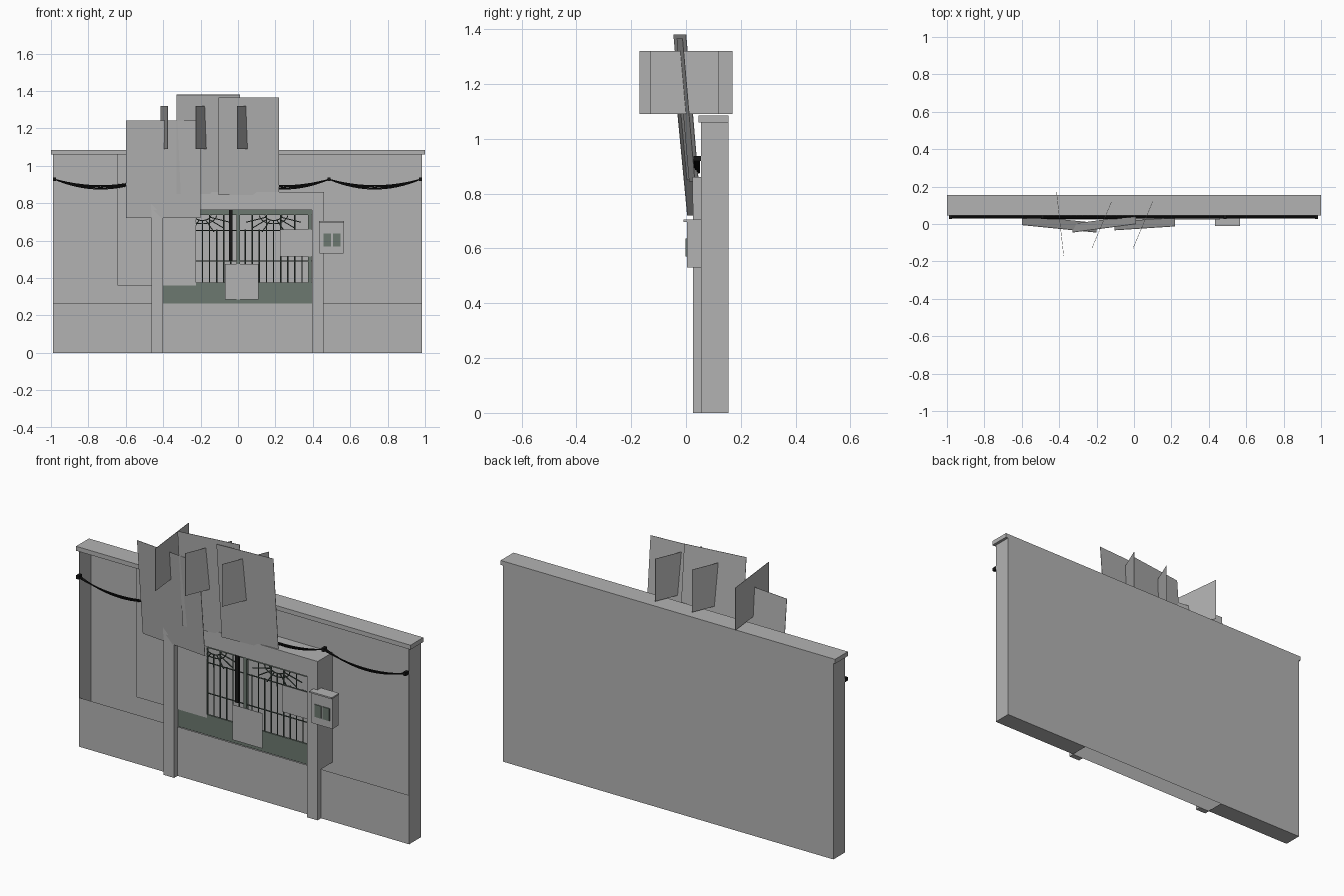
import bpy
import math
import random

random.seed(4)
if "Cube" in bpy.data.objects:
    bpy.data.objects.remove(bpy.data.objects["Cube"], do_unlink=True)


def material(name, rgb):
    m = bpy.data.materials.new(name)
    m.use_nodes = True
    m.diffuse_color = (*rgb, 1)
    m.node_tree.nodes["Principled BSDF"].inputs["Base Color"].default_value = (*rgb, 1)
    return m


GREY = material("plaster grey", (0.45, 0.45, 0.45))
GREEN = material("gate green", (0.15, 0.19, 0.16))
DARK = material("dark bar green", (0.06, 0.085, 0.07))
BLACK = material("cable black", (0.008, 0.008, 0.008))


def mesh(name, verts, faces, mat):
    me = bpy.data.meshes.new(name)
    me.from_pydata(verts, [], faces)
    me.materials.append(mat)
    ob = bpy.data.objects.new(name, me)
    bpy.context.collection.objects.link(ob)
    return ob


def box(name, x, y, z, mat=GREY):
    verts = [(a, b, c) for c in z for b in y for a in x]
    faces = [(0, 2, 3, 1), (4, 5, 7, 6), (0, 1, 5, 4),
             (2, 6, 7, 3), (0, 4, 6, 2), (1, 3, 7, 5)]
    return mesh(name, verts, faces, mat)


def panel(name, x, z, y, back=False):
    """Single upright face, turned to the front or the back."""
    verts = [(x[0], y, z[0]), (x[1], y, z[0]), (x[1], y, z[1]), (x[0], y, z[1])]
    return mesh(name, verts, [(3, 2, 1, 0) if back else (0, 1, 2, 3)], GREY)


def card(name, start, end, z, lean=0):
    """Thin board from start to end in plan; its top leans forward."""
    (xa, ya), (xb, yb) = start, end
    verts = [(xa, ya + lean, z[0]), (xb, yb + lean, z[0]), (xb, yb, z[1]), (xa, ya, z[1])]
    ob = mesh(name, verts, [(0, 1, 2, 3)], GREY)
    mod = ob.modifiers.new("thickness", "SOLIDIFY")
    mod.thickness = 0.002
    mod.offset = 0
    return ob


def wire(name, paths, radius, mat):
    cu = bpy.data.curves.new(name, "CURVE")
    cu.dimensions = "3D"
    cu.bevel_depth = radius
    cu.bevel_resolution = 1
    cu.use_fill_caps = True
    for pts in paths:
        sp = cu.splines.new("POLY")
        sp.points.add(len(pts) - 1)
        for p, co in zip(sp.points, pts):
            p.co = (*co, 1)
    cu.materials.append(mat)
    ob = bpy.data.objects.new(name, cu)
    bpy.context.collection.objects.link(ob)
    return ob


# Wall shell: closed back, recessed front bays, open behind the gate
L, R, FRONT, BACK = -0.99, 0.985, 0.055, 0.155
panel("wall_back", (L, R), (0, 1.06), BACK, back=True)
panel("wall_bay_right", (L, -0.46), (0, 1.06), 0.152)
panel("wall_bay_left", (0.46, R), (0, 1.06), 0.152)
panel("wall_above_gate", (-0.46, 0.46), (0.84, 1.06), 0.152)
panel("wall_base", (L, R), (0, 0.265), FRONT)
for side, x in (("right", (L, -0.46)), ("left", (0.46, R))):
    mesh("wall_underside_" + side,
         [(x[0], FRONT, 0), (x[0], BACK, 0), (x[1], BACK, 0), (x[1], FRONT, 0)],
         [(0, 1, 2, 3)], GREY)
box("wall_end_right", (L, L + 0.004), (FRONT, BACK), (0, 1.06))
box("wall_end_left", (R - 0.004, R), (FRONT, BACK), (0, 1.06))
box("wall_cap", (-1, 1), (0.045, BACK), (1.06, 1.084))

# Gate posts and lintel
for side, x in (("right", (-0.463, -0.4)), ("left", (0.395, 0.458))):
    box("gate_post_" + side, x, (0.025, FRONT), (0, 0.763))
    box("gate_jamb_" + side, x, (FRONT, 0.151), (0.265, 0.763))
box("gate_lintel", (-0.465, 0.46), (0.023, 0.151), (0.763, 0.86))

# Gate: solid foot, frame, rails and bars
box("gate_foot", (-0.4, 0.395), (0.06, 0.07), (0.265, 0.375), GREEN)
for i, x in enumerate((-0.4, -0.008, 0.375)):
    box("gate_stile_%d" % i, (x, x + 0.018), (0.058, 0.075), (0.265, 0.763), GREEN)
box("gate_top_rail", (-0.4, 0.395), (0.058, 0.075), (0.738, 0.763), GREEN)
wire("gate_rails", [[(-0.4, 0.066, z), (0.395, 0.066, z)] for z in (0.49, 0.655)], 0.003, DARK)
bars = [-0.38 + 0.038 * i for i in range(21)]
wire("gate_bars", [[(x, 0.066, 0.37), (x, 0.066, 0.66 if i % 2 else 0.74)]
                   for i, x in enumerate(bars)], 0.0035, DARK)


# Fan ornaments hanging from the top rail
def fan_point(cx, r, a):
    return (cx + r * math.cos(a), 0.064, 0.735 - 0.6 * r * math.sin(a))


for side, cx in (("right", -0.19), ("left", 0.19)):
    paths = [[fan_point(cx, r, math.pi * k / 12) for k in range(13)] for r in (0.045, 0.075)]
    for k in range(1, 8):
        a = math.pi * k / 8
        paths.append([fan_point(cx, 0.045, a), fan_point(cx, 0.1, a), fan_point(cx, 0.16, a)])
    wire("gate_fan_" + side, paths, 0.003, DARK)

# Chain hung on the gate
box("gate_chain", (-0.048, -0.03), (0.045, 0.06), (0.495, 0.763), BLACK)

# Notices on the gate and the wall
card("wall_sheet", (-0.645, 0.056), (-0.225, 0.056), (0.36, 1.06))
card("gate_notice_low", (-0.07, 0.052), (0.11, 0.052), (0.285, 0.475))
card("gate_notice_side", (0.225, 0.054), (0.395, 0.054), (0.515, 0.66))

# Large leaning boards
card("leaning_board_right", (-0.6, -0.005), (-0.2, -0.045), (0.72, 1.243), 0.05)
card("leaning_board_middle", (-0.33, -0.045), (0.01, 0.0), (0.85, 1.38), 0.045)
card("leaning_board_left", (-0.105, -0.033), (0.22, -0.012), (0.845, 1.365), 0.045)

# Small cards standing across the boards
card("cross_card_right", (-0.376, -0.17), (-0.414, 0.17), (1.09, 1.32))
card("cross_card_middle", (-0.225, -0.13), (-0.12, 0.12), (1.09, 1.32))
card("cross_card_left", (-0.005, -0.13), (0.1, 0.12), (1.09, 1.32))

# Meter box with lid and two small windows
box("meter_box", (0.437, 0.563), (0.003, FRONT), (0.53, 0.697))
box("meter_lid", (0.433, 0.567), (-0.01, FRONT), (0.697, 0.705))
for i, x in enumerate((0.458, 0.507)):
    box("meter_window_%d" % i, (x, x + 0.04), (-0.002, 0.003), (0.57, 0.637), GREEN)

# Swagged cables and their clips
stops = [-0.98, -0.49, 0.0, 0.487, 0.975]
for s in range(4):
    a, b = stops[s], stops[s + 1]
    strands = []
    for k in range(4):
        sag = 0.034 + 0.006 * k
        y = 0.032 + 0.005 * k + random.uniform(-0.001, 0.001)
        strands.append([(a + (b - a) * t / 16, y, 0.928 - sag * 4 * (t / 16) * (1 - t / 16))
                        for t in range(17)])
    wire("cable_span_%d" % s, strands, 0.0032, BLACK)
for i, x in enumerate(stops):
    box("cable_clip_%d" % i, (x - 0.008, x + 0.008), (0.028, FRONT), (0.918, 0.937), BLACK)
